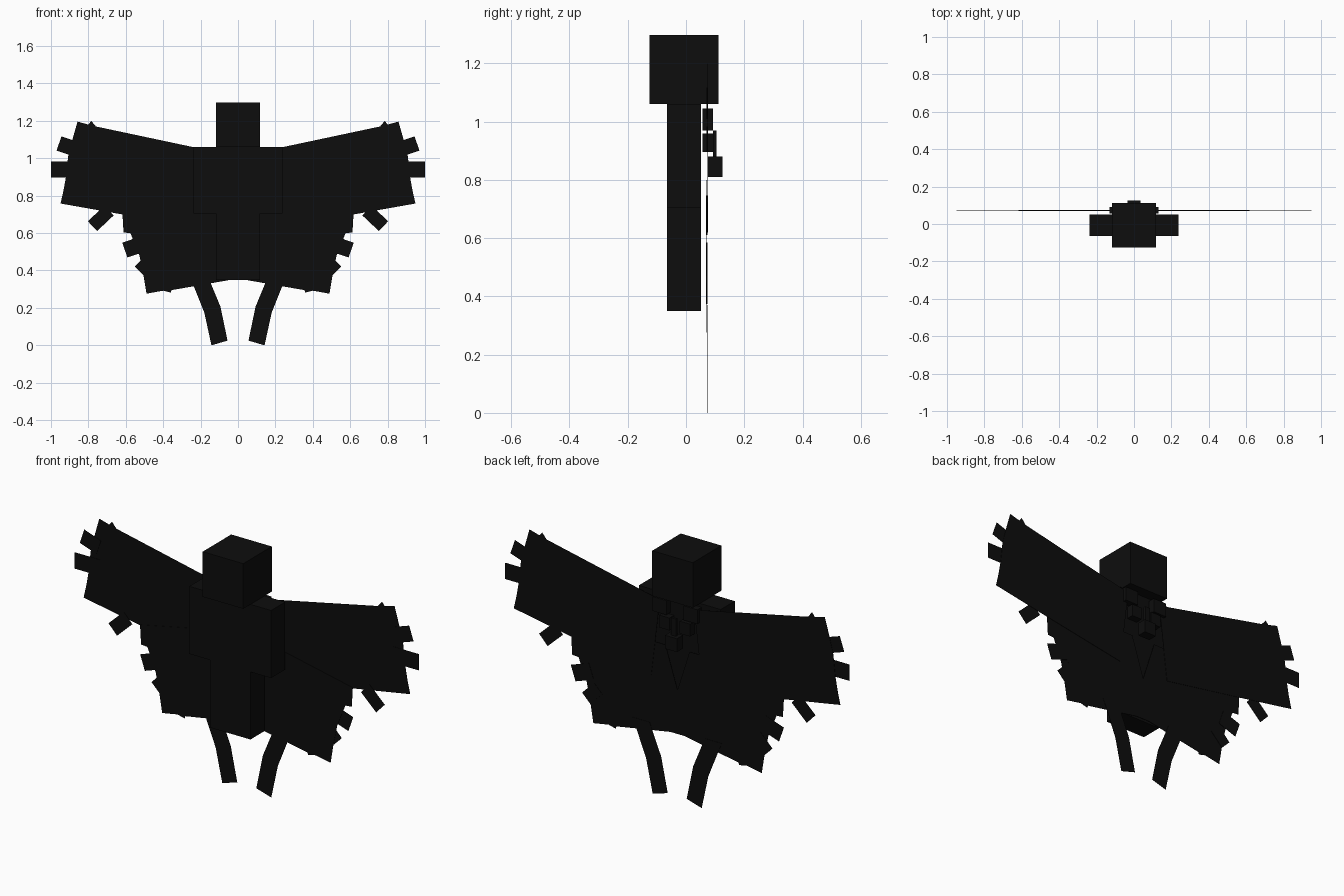
import bpy
from mathutils import Vector

cube = bpy.data.objects.get("Cube")
if cube:
    bpy.data.objects.remove(cube, do_unlink=True)

# Single near-black colour
black = bpy.data.materials.new("soft_black")
black.use_nodes = True
colour = (0.004, 0.004, 0.004, 1)
black.diffuse_color = colour
black.node_tree.nodes["Principled BSDF"].inputs["Base Color"].default_value = colour


def add_mesh(name, verts, faces):
    mesh = bpy.data.meshes.new(name)
    mesh.from_pydata(verts, [], faces)
    mesh.materials.append(black)
    obj = bpy.data.objects.new(name, mesh)
    bpy.context.collection.objects.link(obj)
    return obj


def box(name, xs, ys, zs):
    """Box from the low and high limits on each axis."""
    verts = [(x, y, z) for x in xs for y in ys for z in zs]
    faces = [(0, 1, 3, 2), (4, 6, 7, 5), (0, 4, 5, 1),
             (2, 3, 7, 6), (0, 2, 6, 4), (1, 5, 7, 3)]
    return add_mesh(name, verts, faces)


def mirrored_box(name, xs, ys, zs):
    box("left_" + name, xs, ys, zs)
    box("right_" + name, (-xs[1], -xs[0]), ys, zs)


def plate(name, outline, y):
    """Thin upright plate from an x, z outline, made on both sides."""
    for side, sign in (("left_", 1), ("right_", -1)):
        verts = [(sign * x, y, z) for x, z in outline]
        order = list(range(len(verts)))
        if sign < 0:
            order.reverse()
        obj = add_mesh(side + name, verts, [order])
        thick = obj.modifiers.new("thickness", "SOLIDIFY")
        thick.thickness = 0.002
        thick.offset = 0


def feather(name, base, tip, width, y):
    """Square-ended feather running from base to tip."""
    base, tip = Vector(base), Vector(tip)
    along = (tip - base).normalized()
    across = Vector((-along.y, along.x)) * width / 2
    plate(name, [base - across, tip - across, tip + across, base + across], y)


# Blocky figure
depth = (-0.065, 0.052)
box("head", (-0.118, 0.118), (-0.125, 0.112), (1.06, 1.297))
box("torso", (-0.118, 0.118), depth, (0.705, 1.06))
mirrored_box("arm", (0.118, 0.238), depth, (0.705, 1.06))
mirrored_box("leg", (0, 0.118), depth, (0.35, 0.705))

# Upper wings
plate("upper_wing", [
    (0.10, 1.03), (0.76, 1.17), (0.785, 1.2), (0.8, 1.18), (0.858, 1.196),
    (0.89, 1.084), (0.908, 1.01), (0.92, 0.9), (0.933, 0.827),
    (0.949, 0.758), (0.62, 0.70), (0.15, 0.62)], 0.074)
feather("upper_feather", (0.86, 1.046), (0.957, 1.079), 0.08, 0.072)
feather("outer_feather", (0.85, 0.94), (1.0, 0.94), 0.085, 0.072)
feather("hanging_feather", (0.69, 0.72), (0.778, 0.637), 0.072, 0.072)

# Lower wings, meeting behind the legs
plate("lower_wing", [
    (0, 0.35), (0.04, 0.35), (0.355, 0.295), (0.36, 0.282), (0.4, 0.292),
    (0.489, 0.276), (0.505, 0.373), (0.527, 0.48), (0.575, 0.6),
    (0.612, 0.603), (0.618, 0.705), (0.16, 0.8), (0.07, 0.8), (0, 0.58)], 0.07)
feather("side_feather", (0.5, 0.545), (0.605, 0.509), 0.084, 0.072)
feather("lower_feather", (0.46, 0.466), (0.529, 0.397), 0.067, 0.072)

# Bent tail streamers
plate("tail_streamer", [
    (0.26, 0.37), (0.238, 0.32), (0.18, 0.175), (0.142, 0),
    (0.056, 0.025), (0.094, 0.207), (0.147, 0.335), (0.16, 0.37)], 0.073)

# Wing harness on the back
mirrored_box("shoulder_mount", (0.05, 0.13), (0.056, 0.092), (0.97, 1.045))
mirrored_box("back_mount", (0.03, 0.09), (0.056, 0.095), (0.895, 0.96))
box("harness_strap", (-0.015, 0.015), (0.092, 0.105), (0.88, 0.97))
box("harness_clasp", (-0.035, 0.035), (0.075, 0.125), (0.81, 0.88))
